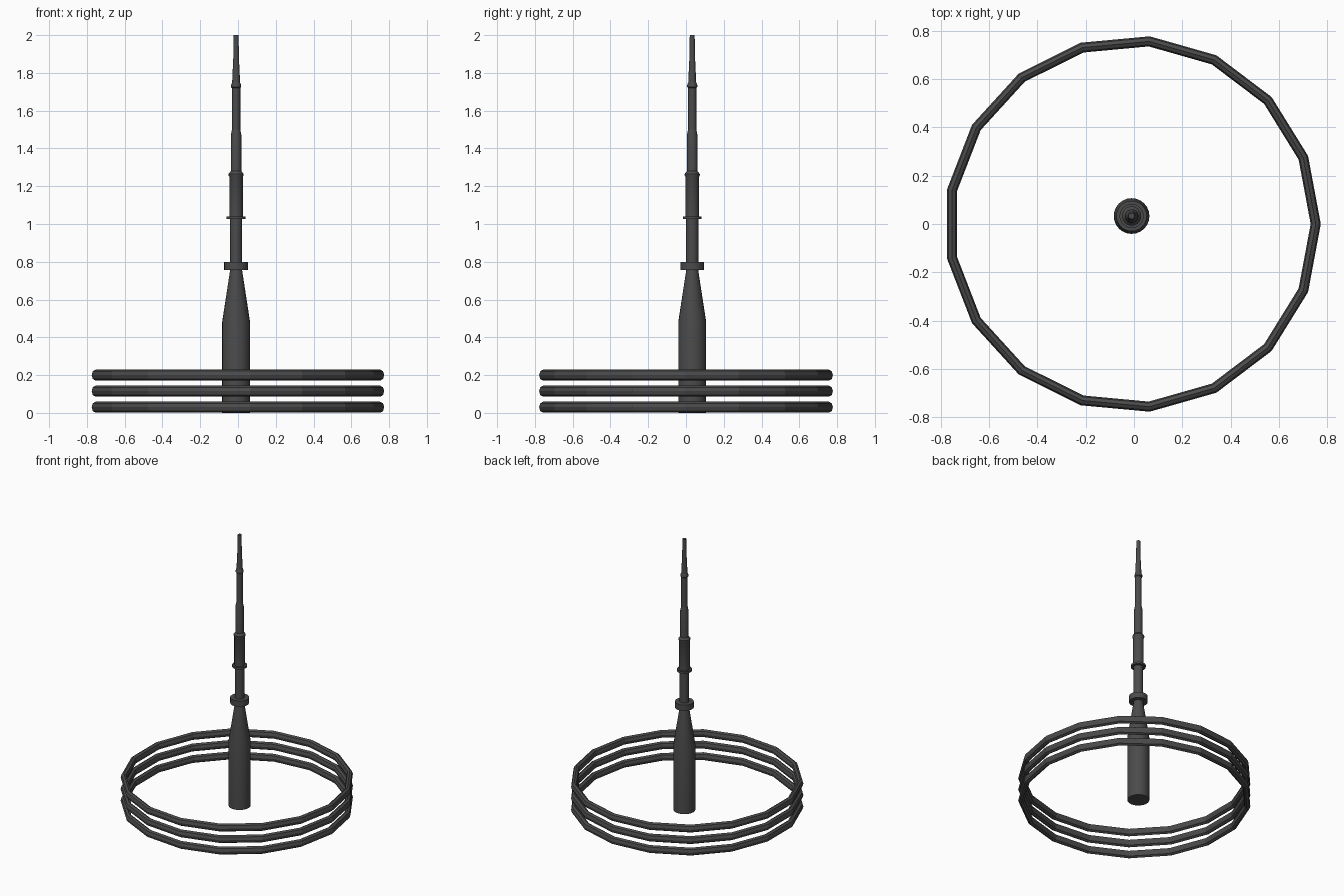
import bpy, bmesh
from math import cos, sin, tau

cube = bpy.data.objects.get("Cube")
if cube:
    bpy.data.objects.remove(cube)

metal = bpy.data.materials.new("dark grey metal")
metal.use_nodes = True
grey = (0.07, 0.07, 0.07, 1)
metal.diffuse_color = grey
metal.node_tree.nodes["Principled BSDF"].inputs["Base Color"].default_value = grey


def finish(bm, name, location):
    bmesh.ops.recalc_face_normals(bm, faces=bm.faces)
    mesh = bpy.data.meshes.new(name)
    bm.to_mesh(mesh)
    bm.free()
    mesh.materials.append(metal)
    obj = bpy.data.objects.new(name, mesh)
    obj.location = location
    bpy.context.collection.objects.link(obj)
    return obj


def lathe(name, profile, location, sides=24):
    """Turn (radius, height) points into a capped solid."""
    bm = bmesh.new()
    loops = [[bm.verts.new((r * cos(tau * i / sides), r * sin(tau * i / sides), z))
              for i in range(sides)] for r, z in profile]
    for low, high in zip(loops, loops[1:]):
        for i in range(sides):
            j = (i + 1) % sides
            bm.faces.new((low[i], low[j], high[j], high[i]))
    bm.faces.new(loops[0])
    bm.faces.new(loops[-1])
    obj = finish(bm, name, location)
    bpy.ops.object.select_all(action="DESELECT")
    obj.select_set(True)
    bpy.context.view_layer.objects.active = obj
    bpy.ops.object.shade_smooth_by_angle(angle=0.6)


def ring(name, location, radius=0.76, half_width=0.021, half_height=0.029,
         segments=17, sides=8):
    """Faceted hoop with an oval tube section."""
    bm = bmesh.new()
    loops = []
    for s in range(segments):
        a = tau * s / segments
        loop = []
        for k in range(sides):
            b = tau * k / sides
            r = radius + half_width * cos(b)
            loop.append(bm.verts.new((r * cos(a), r * sin(a), half_height * sin(b))))
        loops.append(loop)
    for s in range(segments):
        here, there = loops[s], loops[(s + 1) % segments]
        for k in range(sides):
            n = (k + 1) % sides
            bm.faces.new((here[k], there[k], there[n], here[n]))
    finish(bm, name, location)


# Three stacked hoops
for level, name in enumerate(("lower_ring", "middle_ring", "upper_ring")):
    ring(name, (-0.007, 0, 0.03 + 0.085 * level))

# Mast, slightly off the hoop centre
base = (-0.01, 0.033, 0)
lathe("mast_base", [(0.074, 0), (0.074, 0.48), (0.031, 0.76)], base)
lathe("mast_collar", [(0.063, 0.757), (0.063, 0.80)], base)
lathe("lower_shaft", [(0.032, 0.75), (0.032, 1.03)], base)
lathe("mast_disc", [(0.05, 1.026), (0.05, 1.04)], base)
lathe("middle_shaft", [(0.036, 1.03), (0.036, 1.25), (0.04, 1.257),
                       (0.04, 1.265), (0.028, 1.28)], base)
lathe("upper_shaft", [(0.028, 1.26), (0.028, 1.47), (0.022, 1.50)], base)
lathe("top_shaft", [(0.022, 1.48), (0.022, 1.72), (0.027, 1.725),
                    (0.027, 1.735), (0.021, 1.75)], base)
lathe("mast_tip", [(0.022, 1.73), (0.015, 1.88), (0.013, 2.0)], base)
